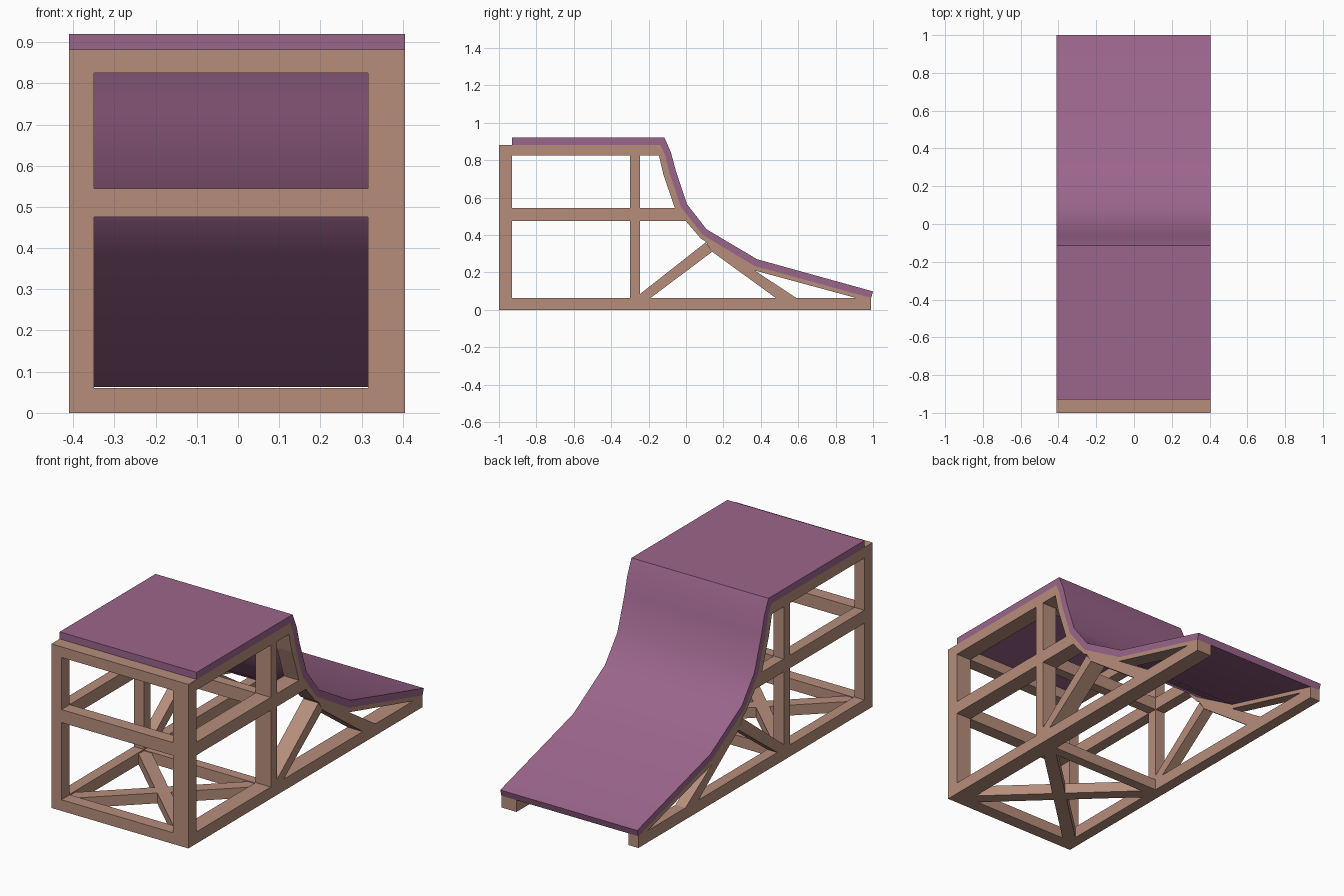
import bpy, bmesh
from mathutils import Vector

if "Cube" in bpy.data.objects:
    bpy.data.objects.remove(bpy.data.objects["Cube"])


def material(name, color):
    m = bpy.data.materials.new(name)
    m.diffuse_color = (*color, 1)
    m.use_nodes = True
    m.node_tree.nodes["Principled BSDF"].inputs["Base Color"].default_value = m.diffuse_color
    return m


WOOD = material("wood", (0.47, 0.27, 0.20))
PURPLE = material("purple_deck", (0.33, 0.13, 0.26))
X0, X1 = -0.41, 0.405


def prism(name, points, direction, mat, smooth=False):
    """Extrude a flat outline along a direction."""
    bm = bmesh.new()
    face = bm.faces.new([bm.verts.new(p) for p in points])
    ext = bmesh.ops.extrude_face_region(bm, geom=[face], use_keep_orig=True)
    verts = [v for v in ext["geom"] if isinstance(v, bmesh.types.BMVert)]
    bmesh.ops.translate(bm, verts=verts, vec=direction)
    bmesh.ops.recalc_face_normals(bm, faces=bm.faces)
    me = bpy.data.meshes.new(name)
    bm.to_mesh(me)
    bm.free()
    me.materials.append(mat)
    ob = bpy.data.objects.new(name, me)
    bpy.context.collection.objects.link(ob)
    if smooth:
        bpy.ops.object.select_all(action='DESELECT')
        ob.select_set(True)
        bpy.context.view_layer.objects.active = ob
        bpy.ops.object.shade_smooth_by_angle(angle=0.55)
    return ob


def side_part(name, outline, xa, xb, mat=WOOD, smooth=False):
    return prism(name, [(xa, y, z) for y, z in outline], (xb - xa, 0, 0), mat, smooth)


def rect(y0, y1, z0, z1):
    return [(y0, z0), (y1, z0), (y1, z1), (y0, z1)]


# Riding surface, platform plus ramp curve
deck_top = [(-0.93, 0.92), (-0.115, 0.92), (-0.08, 0.84), (-0.055, 0.745), (0.005, 0.565),
            (0.11, 0.43), (0.38, 0.27), (1.0, 0.098)]
deck_under = [(0.99, 0.063), (0.365, 0.235), (0.09, 0.40), (-0.027, 0.55), (-0.088, 0.73),
              (-0.113, 0.83), (-0.138, 0.882)]
side_part("ramp_deck", deck_top + deck_under + [(-0.93, 0.882)], X0, X1, PURPLE, True)

# Two side frames
rail_under = [(-0.145, 0.825), (-0.12, 0.72), (-0.06, 0.545), (-0.002, 0.475), (0.08, 0.38),
              (0.36, 0.212), (0.91, 0.063)]
parts = {
    "bottom_beam": rect(-0.93, 0.99, 0, 0.063),
    "front_post": rect(-1, -0.93, 0, 0.882),
    "rear_post": rect(-0.3, -0.245, 0.063, 0.825),
    "top_beam": [(-0.93, 0.825), (-0.145, 0.825), (-0.138, 0.882), (-0.93, 0.882)],
    "mid_beam": [(-0.93, 0.475), (-0.002, 0.475), (-0.06, 0.545), (-0.93, 0.545)],
    "curved_rail": rail_under + deck_under,
    "inner_brace": [(-0.245, 0.063), (-0.19, 0.063), (0.14, 0.31), (0.105, 0.36), (-0.245, 0.085)],
    "outer_brace": [(0.14, 0.31), (0.48, 0.063), (0.59, 0.063), (0.37, 0.208), (0.105, 0.365)],
}
XL, XR = -0.35, 0.315
for side, xa, xb in (("left", X0, XL), ("right", XR, X1)):
    for name, outline in parts.items():
        side_part(f"{side}_{name}", outline, xa, xb)

# Cross beams between the frames
for row, y0, y1 in (("front", -1, -0.93), ("rear", -0.3, -0.245)):
    for level, z0, z1 in (("bottom", 0, 0.06), ("mid", 0.475, 0.545), ("top", 0.825, 0.882)):
        side_part(f"{row}_{level}_cross_beam", rect(y0, y1, z0, z1), XL, XR)

# Floor X brace
for i, (xa, xb) in enumerate(((XL, XR), (XR, XL))):
    a, b = Vector((xa, -0.93, 0)), Vector((xb, -0.3, 0))
    d = (b - a).normalized() * 0.02
    n = Vector((-d.y, d.x, 0)).normalized() * 0.033
    a, b = a - d, b + d
    prism(f"floor_brace_{i + 1}", [a + n, b + n, b - n, a - n], (0, 0, 0.056), WOOD)
